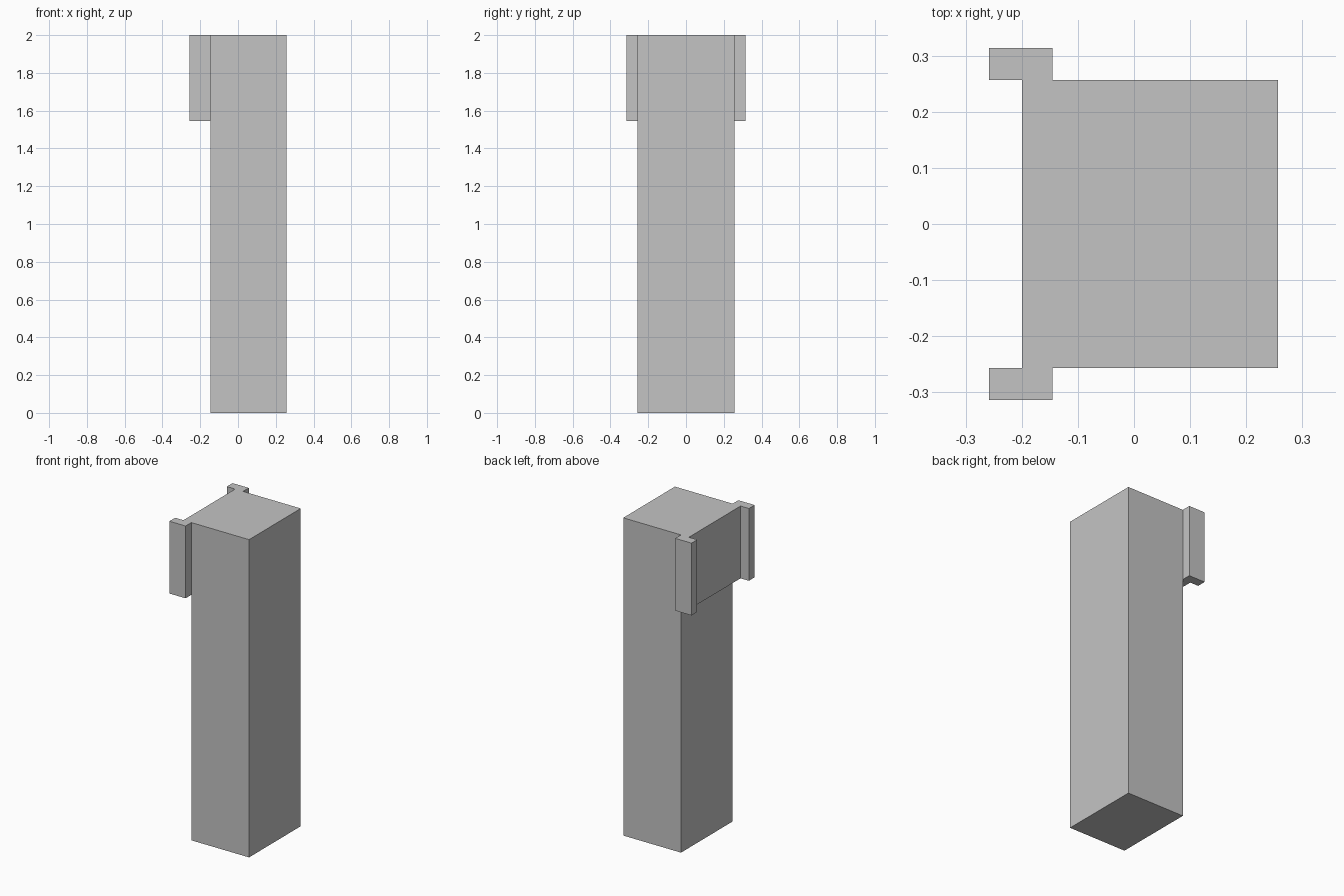
import bpy
import bmesh

if "Cube" in bpy.data.objects:
    bpy.data.objects.remove(bpy.data.objects["Cube"], do_unlink=True)

HEIGHT = 2.0
HALF_W = 0.257        # half the post's width along y
POST_BACK = -0.145    # post side that carries the channel
POST_FRONT = 0.257
WEB = -0.2            # outer side of the channel's web
LIP = -0.258          # outer side of the channel's lips
LIP_Y = 0.314
CHANNEL_BASE = 1.545

grey = bpy.data.materials.new("plain grey")
grey.use_nodes = True
colour = (0.55, 0.55, 0.55, 1)
grey.diffuse_color = colour
grey.node_tree.nodes["Principled BSDF"].inputs["Base Color"].default_value = colour


def prism(name, outline, bottom, top):
    """Extrude a plan outline straight up."""
    bm = bmesh.new()
    base = bm.faces.new([bm.verts.new((x, y, bottom)) for x, y in outline])
    result = bmesh.ops.extrude_face_region(bm, geom=[base], use_keep_orig=True)
    raised = [v for v in result["geom"] if isinstance(v, bmesh.types.BMVert)]
    bmesh.ops.translate(bm, verts=raised, vec=(0, 0, top - bottom))
    bmesh.ops.recalc_face_normals(bm, faces=bm.faces)
    mesh = bpy.data.meshes.new(name)
    bm.to_mesh(mesh)
    bm.free()
    mesh.materials.append(grey)
    obj = bpy.data.objects.new(name, mesh)
    bpy.context.collection.objects.link(obj)
    return obj


# Tall square-edged post
prism("post", [(POST_BACK, -HALF_W), (POST_FRONT, -HALF_W),
               (POST_FRONT, HALF_W), (POST_BACK, HALF_W)], 0, HEIGHT)

# Channel at the top: a web with a lip at each end, mirrored across y
half = [(POST_BACK, LIP_Y), (LIP, LIP_Y), (LIP, HALF_W), (WEB, HALF_W)]
outline = half + [(x, -y) for x, y in reversed(half)]
prism("channel", outline, CHANNEL_BASE, HEIGHT)
